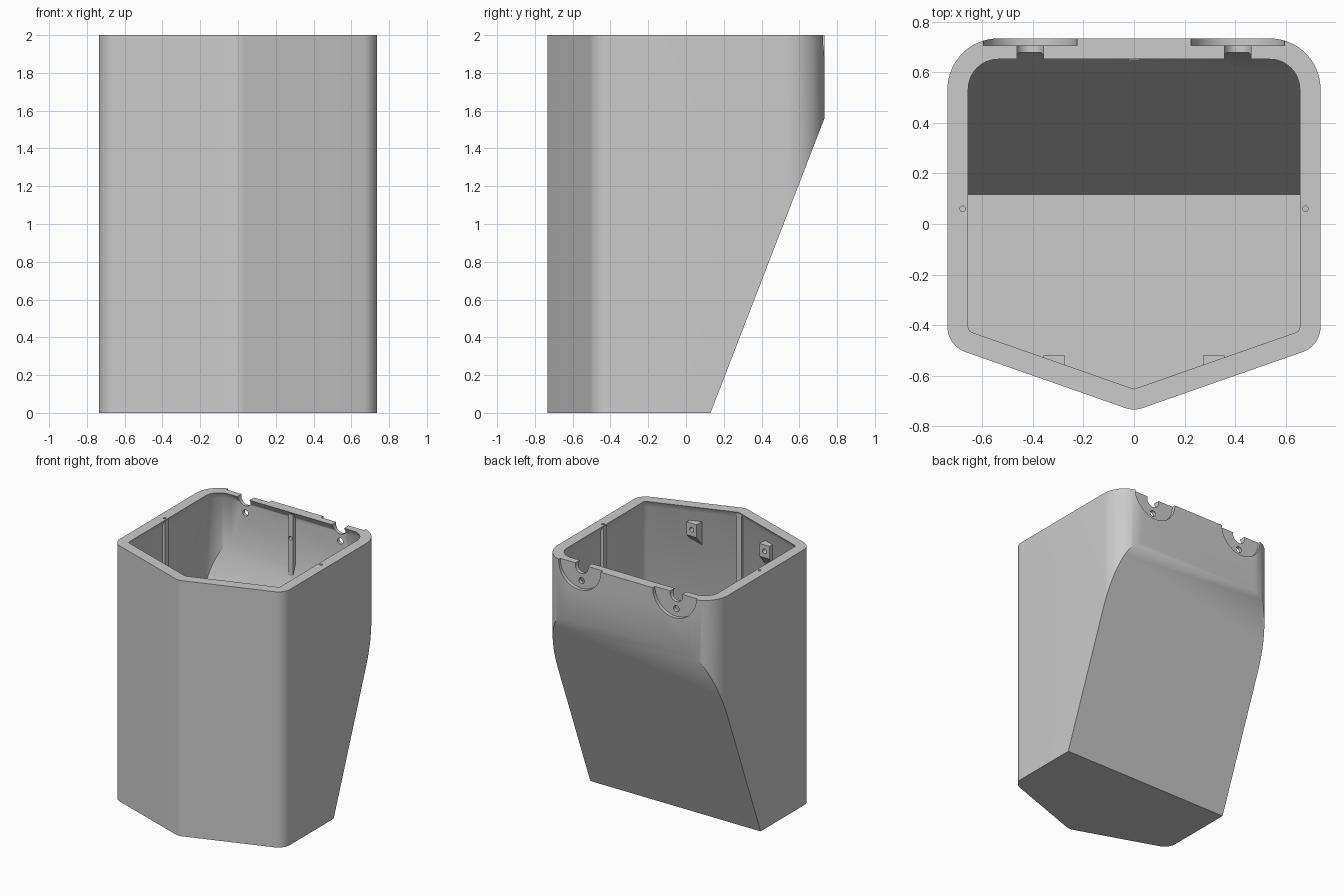
import bpy, bmesh, math
from mathutils import Vector, Matrix

cube = bpy.data.objects.get("Cube")
if cube:
    bpy.data.objects.remove(cube)

grey = bpy.data.materials.new("plain grey")
grey.use_nodes = True
grey.diffuse_color = (0.6, 0.6, 0.6, 1)
grey.node_tree.nodes["Principled BSDF"].inputs["Base Color"].default_value = (0.6, 0.6, 0.6, 1)

W, BACK, TIP, SHOULDER = 0.737, 0.733, -0.739, -0.481
WALL, LIP, FLOOR = 0.055, 0.082, 0.13
SLOPE = Vector((0, 1.56, -0.603))
CORNERS = [(0, TIP, 0.1), (W, SHOULDER, 0.105), (W, BACK, 0.2),
           (-W, BACK, 0.2), (-W, SHOULDER, 0.105)]


def make(name, bm, material=grey):
    bmesh.ops.recalc_face_normals(bm, faces=bm.faces)
    mesh = bpy.data.meshes.new(name)
    bm.to_mesh(mesh)
    bm.free()
    if material:
        mesh.materials.append(material)
    obj = bpy.data.objects.new(name, mesh)
    bpy.context.collection.objects.link(obj)
    return obj


def outline(inset, steps=16):
    """Rounded five-sided footprint, offset inward."""
    pts = []
    for i, (x, y, r) in enumerate(CORNERS):
        p = Vector((x, y))
        before = p - Vector(CORNERS[i - 1][:2])
        after = Vector(CORNERS[(i + 1) % len(CORNERS)][:2]) - p
        a0 = math.atan2(-before.x, before.y)
        a1 = math.atan2(-after.x, after.y)
        turn = (a1 - a0) % (2 * math.pi)
        mid = a0 + turn / 2
        centre = p - Vector((math.cos(mid), math.sin(mid))) * r / math.cos(turn / 2)
        for k in range(steps + 1):
            a = a0 + turn * k / steps
            pts.append(centre + Vector((math.cos(a), math.sin(a))) * (r - inset))
    return pts


def loft(levels, slope_y):
    """Stack of footprints (z, inset), trimmed by the sloping back plane."""
    bm = bmesh.new()
    rings = [[bm.verts.new((p.x, p.y, z)) for p in outline(d)] for z, d in levels]
    n = len(rings[0])
    for low, high in zip(rings, rings[1:]):
        for i in range(n):
            j = (i + 1) % n
            bm.faces.new((low[i], low[j], high[j], high[i]))
    bm.faces.new(rings[0][::-1])
    bm.faces.new(rings[-1])
    cut = bmesh.ops.bisect_plane(bm, geom=bm.verts[:] + bm.edges[:] + bm.faces[:],
                                 plane_co=(0, slope_y, 0), plane_no=SLOPE, clear_outer=True)
    edges = [e for e in cut["geom_cut"] if isinstance(e, bmesh.types.BMEdge)]
    bmesh.ops.edgeloop_fill(bm, edges=edges)
    return bm


def box(name, x, y, z):
    bm = bmesh.new()
    size = [b - a for a, b in (x, y, z)]
    mid = [(a + b) / 2 for a, b in (x, y, z)]
    bmesh.ops.create_cube(bm, size=1, matrix=Matrix.Translation(mid) @ Matrix.Diagonal(size + [1]))
    return make(name, bm)


def drill(targets, radius, start, end, sides=32):
    """Cut a round hole between two points."""
    start, end = Vector(start), Vector(end)
    bm = bmesh.new()
    turn = Vector((0, 0, 1)).rotation_difference(end - start).to_matrix().to_4x4()
    bmesh.ops.create_cone(bm, cap_ends=True, segments=sides, radius1=radius, radius2=radius,
                          depth=(end - start).length,
                          matrix=Matrix.Translation((start + end) / 2) @ turn)
    subtract(targets, make("cutter", bm, None))


def subtract(targets, tool):
    tool.hide_render = True
    for obj in targets:
        bpy.context.view_layer.objects.active = obj
        mod = obj.modifiers.new("cut", "BOOLEAN")
        mod.operation, mod.solver, mod.object = "DIFFERENCE", "EXACT", tool
        bpy.ops.object.modifier_apply(modifier=mod.name)
    bpy.data.objects.remove(tool)


# Hollow body with an undercut lip at the rim
body = make("body", loft([(0, 0), (2, 0)], 0.13))
cavity = make("cavity_cutter", loft([(FLOOR, WALL), (1.95, WALL), (2, LIP), (2.1, LIP)], 0.066), None)
subtract([body], cavity)
parts = [body]

# Inner ribs, back and front
back_rib = box("back_rib", (-0.022, 0.022), (0.648, 0.7), (1.48, 1.985))
front_rib = box("front_rib", (-0.022, 0.022), (-0.7, -0.654), (0.1, 1.99))
drill([back_rib], 0.014, (0, 0.6, 1.8), (0, 0.69, 1.8))
parts += [back_rib, front_rib]

for side, word in ((1, "left"), (-1, "right")):
    # Side rib with a pin hole down through the rim
    rib = box(word + "_rib", sorted((side * 0.657, side * 0.7)), (0.038, 0.082), (0.1, 1.99))
    drill([body, rib], 0.011, (side * 0.677, 0.06, 1.85), (side * 0.677, 0.06, 2.1), 16)

    # Wedge-bottomed screw block on the front wall
    bm = bmesh.new()
    profile = [(-0.6, 1.88), (-0.52, 1.88), (-0.52, 1.78), (-0.6, 1.68)]
    face = bm.faces.new([bm.verts.new((side * 0.273, y, z)) for y, z in profile])
    ext = bmesh.ops.extrude_face_region(bm, geom=[face])
    bmesh.ops.translate(bm, vec=(side * 0.085, 0, 0),
                        verts=[v for v in ext["geom"] if isinstance(v, bmesh.types.BMVert)])
    block = make(word + "_screw_block", bm)
    drill([block], 0.018, (side * 0.315, -0.56, 1.83), (side * 0.315, -0.5, 1.83), 20)

    # Hinge seat, axle notch and screw hole in the back wall
    x = side * 0.41
    drill([body], 0.185, (x, 0.705, 2), (x, 0.8, 2), 64)
    drill([body], 0.055, (x, 0.6, 1.985), (x, 0.8, 1.985))
    drill([body], 0.024, (x, 0.6, 1.875), (x, 0.8, 1.875))
    parts += [rib, block]

# Smooth shading with sharp edges kept
bpy.ops.object.select_all(action="DESELECT")
for obj in parts:
    obj.select_set(True)
bpy.context.view_layer.objects.active = body
bpy.ops.object.shade_smooth_by_angle(angle=math.radians(30))
